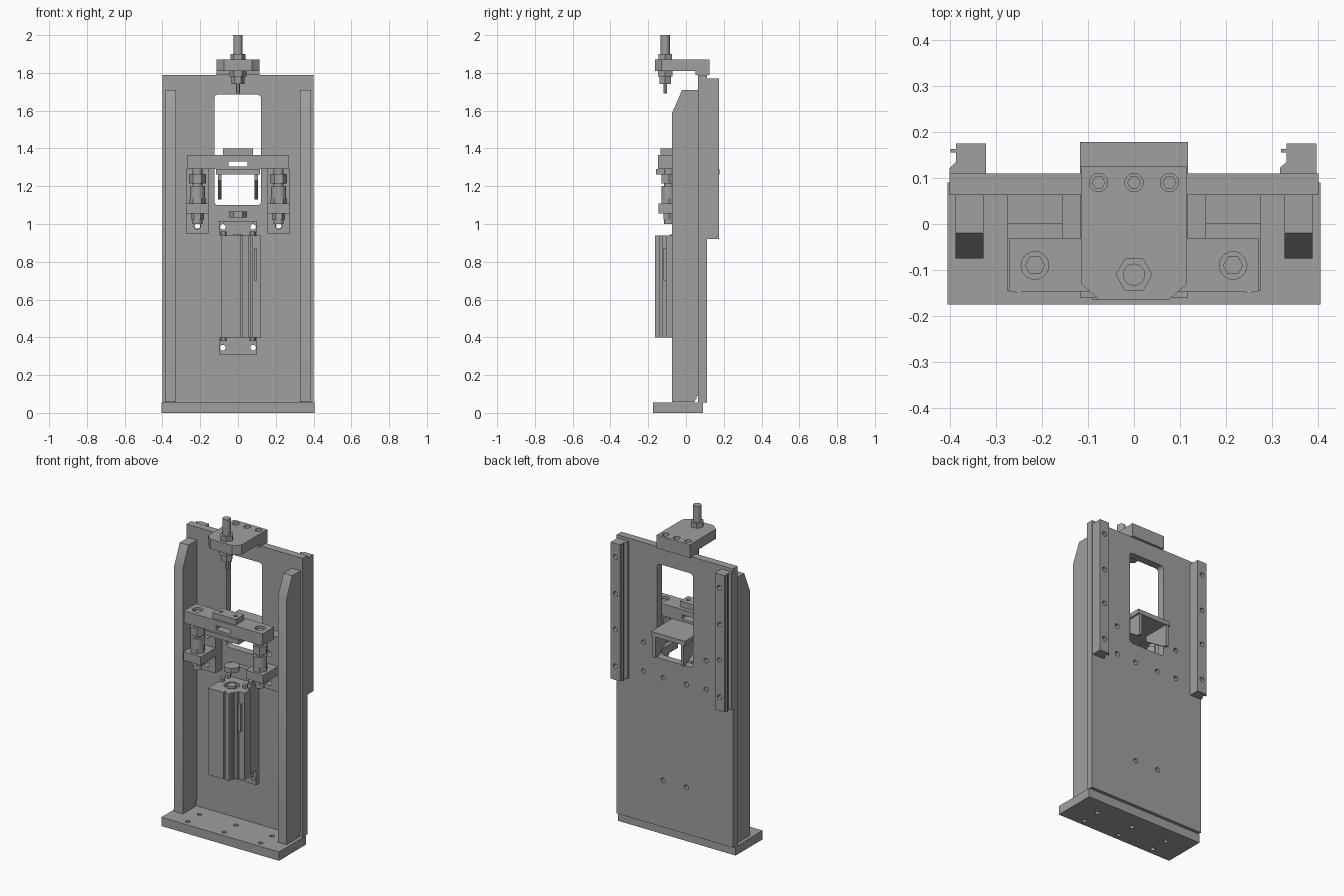
import bpy, bmesh, math

cube = bpy.data.objects.get("Cube")
if cube:
    bpy.data.objects.remove(cube, do_unlink=True)

grey = bpy.data.materials.new("machined_grey")
grey.use_nodes = True
COLOUR = (0.35, 0.35, 0.35, 1)
grey.diffuse_color = COLOUR
grey.node_tree.nodes["Principled BSDF"].inputs["Base Color"].default_value = COLOUR
parts = []


def prism(name, pts, axis, a, b):
    """Extrude a 2D outline along an axis from a to b."""
    place = {"x": lambda p, t: (t, p[0], p[1]),
             "y": lambda p, t: (p[0], t, p[1]),
             "z": lambda p, t: (p[0], p[1], t)}[axis]
    bm = bmesh.new()
    low = [bm.verts.new(place(p, a)) for p in pts]
    high = [bm.verts.new(place(p, b)) for p in pts]
    bm.faces.new(low)
    bm.faces.new(high)
    for i in range(len(pts)):
        j = (i + 1) % len(pts)
        bm.faces.new((low[i], low[j], high[j], high[i]))
    bmesh.ops.recalc_face_normals(bm, faces=bm.faces)
    mesh = bpy.data.meshes.new(name)
    bm.to_mesh(mesh)
    bm.free()
    mesh.materials.append(grey)
    obj = bpy.data.objects.new(name, mesh)
    bpy.context.collection.objects.link(obj)
    parts.append(obj)
    return obj


def box(name, x0, x1, y0, y1, z0, z1):
    return prism(name, [(x0, y0), (x1, y0), (x1, y1), (x0, y1)], "z", z0, z1)


def rod(name, u, v, r, axis, a, b, n=20):
    ring = [2 * math.pi * i / n for i in range(n)]
    return prism(name, [(u + r * math.cos(t), v + r * math.sin(t)) for t in ring], axis, a, b)


def rounded(x0, x1, z0, z1, r):
    pts = []
    corners = [(x1 - r, z1 - r), (x0 + r, z1 - r), (x0 + r, z0 + r), (x1 - r, z0 + r)]
    for k, (cx, cz) in enumerate(corners):
        for i in range(5):
            t = math.pi / 2 * (k + i / 4)
            pts.append((cx + r * math.cos(t), cz + r * math.sin(t)))
    return pts


def cut(obj, cutters):
    """Subtract the cutters, bake the result and drop the helpers."""
    for c in cutters:
        mod = obj.modifiers.new("cut", "BOOLEAN")
        mod.operation, mod.solver, mod.object = "DIFFERENCE", "EXACT", c
    graph = bpy.context.evaluated_depsgraph_get()
    mesh = bpy.data.meshes.new_from_object(obj.evaluated_get(graph))
    obj.modifiers.clear()
    obj.data = mesh
    for c in cutters:
        parts.remove(c)
        bpy.data.objects.remove(c, do_unlink=True)


# Base with mounting holes
base = box("base", -0.405, 0.405, -0.175, 0.09, 0, 0.055)
cut(base, [rod("hole", x, y, 0.014, "z", -0.1, 0.1, 12)
           for x in (-0.25, 0, 0.25) for y in (-0.135, -0.02)])

# Upright plate with window and bolt holes
plate = box("back_plate", -0.4, 0.4, 0.063, 0.11, 0.055, 1.79)
holes = [(s * x, z) for s in (-1, 1) for x, z in
         ((0.215, 1.17), (0.215, 0.99), (0.08, 0.985), (0.08, 0.345))]
cut(plate, [prism("window", rounded(-0.125, 0.122, 1.1, 1.685, 0.02), "y", 0, 0.2)]
    + [rod("hole", x, z, 0.015, "y", 0, 0.2, 12) for x, z in holes])

# Side stiffeners with sloped tops
for side, x0 in (("right", -0.387), ("left", 0.327)):
    prism(side + "_stiffener", [(-0.075, 0.057), (0.043, 0.057), (0.055, 0.075), (0.055, 0.09),
          (0.063, 0.09), (0.063, 1.71), (-0.02, 1.71), (-0.075, 1.585)], "x", x0, x0 + 0.06)

# Linear rails on the back
for side, x in (("right", -0.4), ("left", 0.317)):
    rail = prism(side + "_rail", [(x, 0.11), (x + 0.079, 0.11), (x + 0.079, 0.175),
                 (x + 0.014, 0.175), (x + 0.014, 0.163), (x + 0.002, 0.163), (x + 0.002, 0.155),
                 (x + 0.014, 0.155), (x + 0.014, 0.135), (x, 0.122)], "z", 0.92, 1.77)
    cut(rail, [rod("hole", x + 0.046, 0.92 + 0.85 * f, 0.015, "y", 0.13, 0.3, 12)
               for f in (0.1, 0.37, 0.63, 0.9)])

# Top bracket with chamfered nose
bracket = prism("top_bracket", [(-0.115, 0.125), (-0.115, -0.13), (-0.075, -0.165),
                (0.075, -0.165), (0.115, -0.13), (0.115, 0.125)], "z", 1.81, 1.87)
cut(bracket, [rod("hole", x, 0.09, 0.02, "z", 1.83, 1.9, 16) for x in (-0.077, 0, 0.077)])
box("top_bracket_foot", -0.115, 0.115, 0.05, 0.125, 1.788, 1.81)
for x in (-0.077, 0, 0.077):
    rod("bracket_bolt", x, 0.09, 0.015, "z", 1.825, 1.855, 6)

# Stop screw through the top bracket
for name, r, a, b, n in (("stop_screw", 0.024, 1.78, 2.0, 20), ("upper_nut", 0.04, 1.87, 1.9, 6),
                         ("lower_nut", 0.044, 1.78, 1.81, 6), ("screw_collar", 0.034, 1.74, 1.78, 6),
                         ("screw_tip", 0.01, 1.69, 1.74, 12)):
    rod(name, 0, -0.11, r, "z", a, b, n)

# Moving cross beam with a central slot
beam = box("cross_beam", -0.27, 0.27, -0.147, -0.03, 1.29, 1.365)
cut(beam, [box("slot", -0.05, 0.05, -0.3, 0.1, 1.305, 1.332)]
    + [rod("hole", x, -0.09, 0.03, "z", 1.33, 1.5) for x in (-0.215, 0.215)])
pad = box("beam_pad", -0.08, 0.08, -0.135, -0.055, 1.365, 1.4)
cut(pad, [rod("hole", x, -0.095, 0.012, "z", 1.38, 1.5, 12) for x in (-0.05, 0.05)])

# Carrier shelf passing through the window
box("carrier_shelf", -0.117, 0.117, -0.16, 0.178, 1.262, 1.29)
for x in (-0.107, 0.087):
    prism("shelf_gusset", [(0.175, 1.262), (0.175, 1.13), (0.155, 1.13), (0.0, 1.23),
          (0.0, 1.262)], "x", x, x + 0.02)

# Stop brackets and adjustable dampers
for side, s in (("right", -1), ("left", 1)):
    cx = s * 0.215
    back = box(side + "_stop_plate", cx - 0.06, cx + 0.06, 0.0, 0.063, 0.95, 1.29)
    cut(back, [rod("hole", cx, z, 0.018, "y", -0.1, 0.2, 12) for z in (0.99, 1.17)])
    box(side + "_stop_arm", cx - 0.06, cx + 0.06, -0.145, 0.0, 1.055, 1.108)
    for name, r, a, b, n in (("damper_thread", 0.026, 1.0, 1.29, 16),
                             ("damper_lower_nut", 0.035, 1.025, 1.055, 6),
                             ("damper_nut", 0.045, 1.108, 1.135, 6),
                             ("damper_body", 0.04, 1.135, 1.2, 20),
                             ("damper_cap", 0.045, 1.215, 1.265, 6),
                             ("beam_bolt", 0.022, 1.29, 1.355, 6)):
        rod(side + "_" + name, cx, -0.09, r, "z", a, b, n)

# Pneumatic cylinder body with sensor grooves
body = prism("cylinder_body", [(-0.09, 0.04), (-0.09, -0.165), (0.015, -0.165), (0.015, -0.15),
             (0.025, -0.15), (0.025, -0.165), (0.055, -0.165), (0.055, -0.14), (0.065, -0.14),
             (0.065, -0.125), (0.08, -0.125), (0.08, -0.105), (0.12, -0.105), (0.12, -0.05),
             (0.1, -0.05), (0.1, 0.04)], "z", 0.4, 0.94)
cut(body, [rod("bore", 0, -0.06, 0.045, "z", 0.92, 1.0)])
rod("piston_rod", 0, -0.06, 0.025, "z", 0.9, 0.945)
rod("rod_nut", 0, -0.06, 0.048, "z", 1.035, 1.065, 6)
box("sensor", 0.085, 0.1, -0.12, -0.105, 0.7, 0.87)

# Cylinder mounting plates and fixings
for name, a, b, hz in (("lower_mount", 0.31, 0.4, 0.345), ("upper_mount", 0.94, 1.015, 0.985)):
    mount = box(name, -0.1, 0.1, 0.035, 0.063, a, b)
    cut(mount, [rod("hole", x, hz, 0.015, "y", -0.1, 0.2, 12) for x in (-0.08, 0.08)])
    for x in (-0.078, 0.078):
        z = a + 0.07 if a < 0.5 else a
        for y in (-0.04, 0.015):
            rod(name + "_nut", x, y, 0.016, "z", z, z + 0.02, 6)
box("cylinder_backing", -0.09, 0.1, 0.04, 0.063, 0.4, 0.94)

# Smooth the round parts while keeping edges sharp
bpy.ops.object.select_all(action="DESELECT")
for obj in parts:
    obj.select_set(True)
bpy.context.view_layer.objects.active = parts[0]
bpy.ops.object.shade_smooth_by_angle(angle=math.radians(30))
